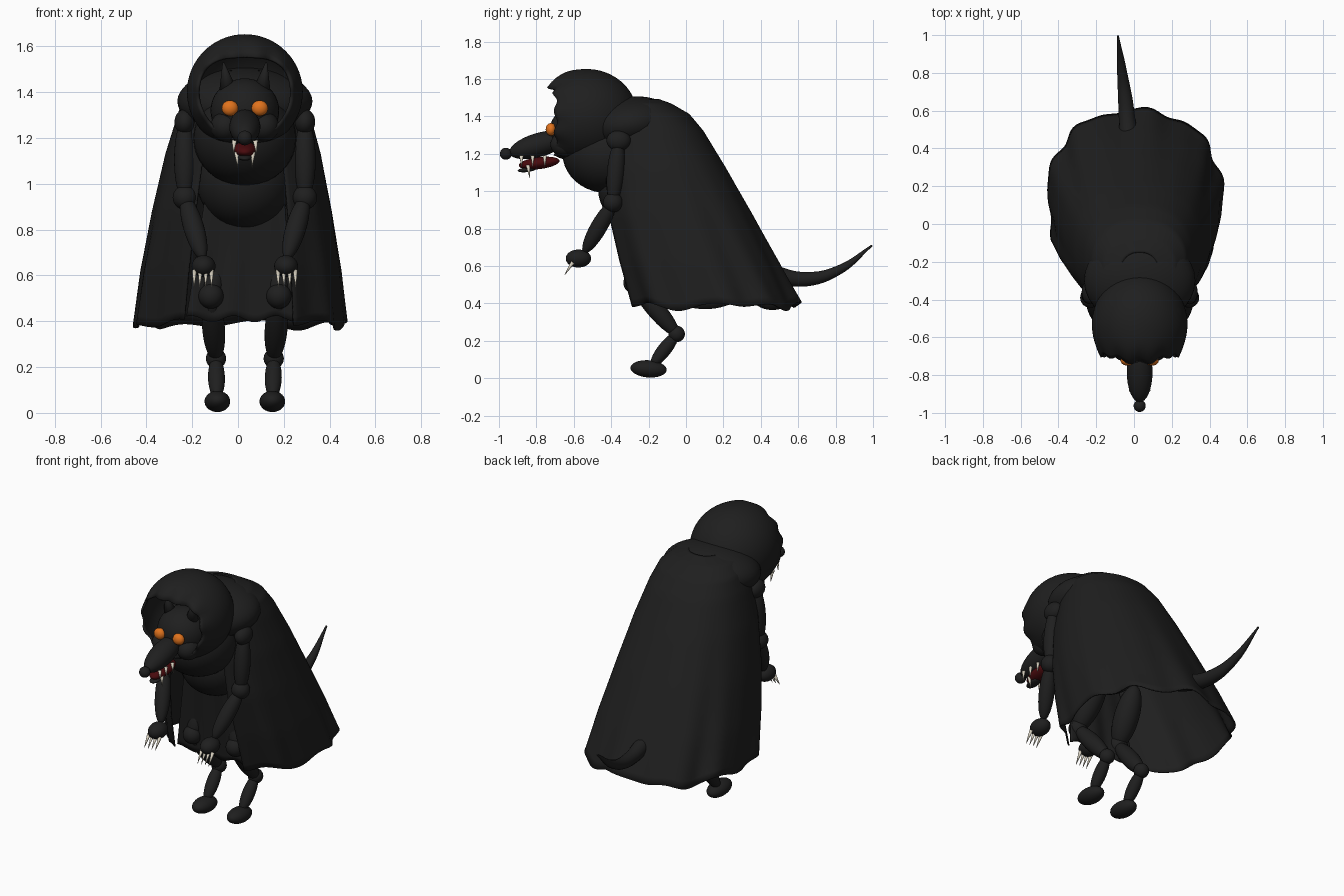
import bpy, bmesh, math
from mathutils import Vector, Matrix

cube = bpy.data.objects.get("Cube")
if cube:
    bpy.data.objects.remove(cube)

CX = 0.03  # the body's own centre line


def material(name, rgb):
    m = bpy.data.materials.new(name)
    m.use_nodes = True
    m.diffuse_color = (*rgb, 1)
    bsdf = m.node_tree.nodes["Principled BSDF"]
    bsdf.inputs["Base Color"].default_value = (*rgb, 1)
    bsdf.inputs["Roughness"].default_value = 0.8
    return m


BLACK = material("charcoal black", (0.0135, 0.0135, 0.0135))
ORANGE = material("glowing orange", (0.75, 0.17, 0.012))
RED = material("dark mouth red", (0.065, 0.003, 0.004))
IVORY = material("ivory", (0.68, 0.63, 0.52))


def finish(name, bm, mat):
    bmesh.ops.recalc_face_normals(bm, faces=bm.faces)
    me = bpy.data.meshes.new(name)
    bm.to_mesh(me)
    bm.free()
    for p in me.polygons:
        p.use_smooth = True
    me.materials.append(mat)
    ob = bpy.data.objects.new(name, me)
    bpy.context.collection.objects.link(ob)
    return ob


def ball(name, loc, radii, mat=BLACK, tilt=0):
    """Ellipsoid; x is measured from the centre line, tilt is about x in degrees."""
    bm = bmesh.new()
    bmesh.ops.create_uvsphere(bm, u_segments=32, v_segments=20, radius=1)
    radii = (radii,) * 3 if isinstance(radii, float) else radii
    place = Matrix.Translation((CX + loc[0], loc[1], loc[2]))
    bm.transform(place @ Matrix.Rotation(math.radians(tilt), 4, 'X') @ Matrix.Diagonal((*radii, 1)))
    return finish(name, bm, mat)


def between(a, b):
    a, b = Vector(a), Vector(b)
    spin = (b - a).to_track_quat('Z', 'Y').to_matrix().to_4x4()
    return Matrix.Translation((a + b) / 2 + Vector((CX, 0, 0))) @ spin, (b - a).length


def limb(name, a, b, r):
    """Rounded muscle between two joints."""
    mat, length = between(a, b)
    bm = bmesh.new()
    bmesh.ops.create_uvsphere(bm, u_segments=24, v_segments=16, radius=1)
    bm.transform(mat @ Matrix.Diagonal((r, r, length * 0.54, 1)))
    return finish(name, bm, BLACK)


def spike(name, a, b, r, mat=IVORY):
    place, length = between(a, b)
    bm = bmesh.new()
    bmesh.ops.create_cone(bm, cap_ends=True, segments=12, radius1=r, radius2=r * 0.08, depth=length)
    bm.transform(place)
    return finish(name, bm, mat)


def sheet(name, rows, closed, thickness):
    """Thin cloth made from rows of points."""
    bm = bmesh.new()
    grid = [[bm.verts.new(p) for p in row] for row in rows]
    n = len(grid[0])
    for up, low in zip(grid, grid[1:]):
        for i in range(n if closed else n - 1):
            j = (i + 1) % n
            bm.faces.new((up[i], up[j], low[j], low[i]))
    bmesh.ops.remove_doubles(bm, verts=bm.verts, dist=0.0001)
    ob = finish(name, bm, BLACK)
    mod = ob.modifiers.new("cloth thickness", 'SOLIDIFY')
    mod.thickness, mod.offset = thickness, 0


def signed_pow(v, e):
    return math.copysign(abs(v) ** e, v)


# Torso
ball("chest", (0, -0.42, 1.2), (0.225, 0.24, 0.21))
ball("belly", (0, -0.26, 1.01), (0.21, 0.21, 0.205))
ball("pelvis", (0, -0.19, 0.91), (0.17, 0.17, 0.13))
ball("shoulder_mantle", (0, -0.3, 1.36), (0.295, 0.24, 0.145), tilt=8)

# Head and muzzle
ball("head", (0, -0.58, 1.32), (0.15, 0.15, 0.14))
ball("snout", (0, -0.785, 1.248), (0.068, 0.165, 0.064), tilt=16)
ball("nose", (0, -0.963, 1.2), 0.032)
ball("mouth", (0, -0.785, 1.15), (0.05, 0.11, 0.032), RED, tilt=7)
ball("lower_lip", (0, -0.85, 1.115), (0.03, 0.05, 0.013), tilt=7)

for side, s in (("left", 1), ("right", -1)):
    ball(side + "_eye", (s * 0.065, -0.722, 1.33), (0.036, 0.028, 0.034), ORANGE)
    ball(side + "_cheek", (s * 0.085, -0.65, 1.25), (0.065, 0.075, 0.065))
    spike(side + "_ear", (s * 0.072, -0.6, 1.4), (s * 0.094, -0.62, 1.53), 0.043, BLACK)

    # Upper teeth along the jaw, one long fang hanging below
    for i, y in enumerate((-0.88, -0.82, -0.755)):
        spike(f"{side}_tooth_{i}", (s * 0.046, y, 1.19), (s * 0.05, y, 1.13), 0.011)
    spike(side + "_fang", (s * 0.036, -0.845, 1.14), (s * 0.031, -0.835, 1.07), 0.011)

    # Arm
    shoulder, elbow = (s * 0.262, -0.36, 1.27), (s * 0.262, -0.39, 0.94)
    wrist = (s * 0.185, -0.54, 0.68)
    ball(side + "_shoulder", shoulder, (0.045, 0.065, 0.055))
    limb(side + "_upper_arm", shoulder, elbow, 0.047)
    ball(side + "_elbow", elbow, 0.053)
    limb(side + "_forearm", elbow, wrist, 0.045)
    ball(side + "_hand", (s * 0.18, -0.575, 0.64), (0.052, 0.068, 0.048))
    for i in range(4):
        x = s * (0.145 + i * 0.025)
        spike(f"{side}_claw_{i}", (x, -0.605, 0.62), (x * 1.01, -0.65, 0.55), 0.011)

    # Leg
    hip, knee = (s * 0.12, -0.1, 0.8), (s * 0.148, -0.28, 0.51)
    hock, ankle = (s * 0.126, -0.05, 0.237), (s * 0.122, -0.18, 0.07)
    limb(side + "_thigh", hip, knee, 0.072)
    ball(side + "_knee", knee, 0.055)
    limb(side + "_shin", knee, hock, 0.05)
    ball(side + "_hock", hock, 0.044)
    limb(side + "_lower_leg", hock, ankle, 0.037)
    ball(side + "_foot", (s * 0.12, -0.2, 0.05), (0.056, 0.097, 0.046), tilt=-4)

# Hood: half ellipsoid behind, open ring in front with a ragged, drooping brim
rows = []
STEPS, RING = 24, 72
for k in range(STEPS + 1):
    t = k / STEPS
    row = []
    for i in range(RING):
        a = math.tau * i / RING
        top = max(0, math.cos(a))
        ragged = 0.01 * math.cos(11 * a) * max(0, t - 0.75) * 4
        droop = 0
        if t < 0.6:
            y, r = -0.53 + 0.265 * math.cos(t / 0.6 * math.pi / 2), math.sin(t / 0.6 * math.pi / 2)
        else:
            f = (t - 0.6) / 0.4
            y = -0.53 - f * (0.165 + 0.04 * top ** 5)
            r = 1 - 0.18 * f ** 2
            droop = 0.05 * f ** 5 * top ** 3
        r *= 0.247
        row.append((CX + r * math.sin(a), y + ragged, 1.4 + r * math.cos(a) - droop))
    rows.append(row)
sheet("hood", rows, True, 0.012)

# Cloak: height, front edge y, back y, half width
LEVELS = [(1.49, -0.36, -0.15, 0.1), (1.465, -0.38, -0.08, 0.19), (1.41, -0.4, 0.015, 0.245),
          (1.32, -0.42, 0.09, 0.28), (1.13, -0.43, 0.205, 0.335), (0.88, -0.41, 0.345, 0.388),
          (0.62, -0.35, 0.483, 0.433), (0.385, -0.285, 0.6, 0.46)]
HALF_TURN = 152
rows = []
for k in range(43):
    p = k / 42 * (len(LEVELS) - 1)
    i = min(int(p), len(LEVELS) - 2)
    z, front, back, width = (u + (v - u) * (p - i) for u, v in zip(LEVELS[i], LEVELS[i + 1]))
    depth = (back - front) / 1.896
    drop = (LEVELS[0][0] - z) / 1.105
    row = []
    for j in range(97):
        a = math.radians(HALF_TURN * (j / 48 - 1))
        fold = 1 + drop ** 2 * (0.025 * math.sin(9 * a + 0.8) + 0.014 * math.sin(15 * a))
        x = width * fold * signed_pow(math.sin(a), 0.88)
        y = back - depth + depth * fold * signed_pow(math.cos(a), 0.88)
        hem = drop ** 6 * (0.014 * math.sin(9 * a) + 0.012 * math.cos(5 * a))
        row.append((CX + x - 0.025 * drop, y, z + hem))
    rows.append(row)
sheet("cloak", rows, False, 0.008)

# Front drape: hangs from the belly between the cloak's edges, knees push through
rows = []
for k in range(19):
    d = k / 18
    row = []
    for j in range(41):
        u = j / 20 - 1
        wave = d * 0.008 * math.sin(9 * u)
        hem = d ** 6 * 0.014 * math.cos(8 * u + 1)
        x = CX - 0.02 * d + (0.17 + 0.065 * d) * u
        row.append((x, -0.32 + 0.05 * d + wave, 0.97 - 0.56 * d + hem))
    rows.append(row)
sheet("front_drape", rows, False, 0.008)

# Tail: tapered curve from the pelvis out through the cloak
curve = bpy.data.curves.new("tail", 'CURVE')
curve.dimensions = '3D'
curve.bevel_depth = 0.05
curve.bevel_resolution = 5
curve.use_fill_caps = True
path = [(0.03, -0.02, 0.82, 1), (0, 0.25, 0.66, 1), (-0.03, 0.48, 0.555, 0.95),
        (-0.045, 0.65, 0.53, 0.78), (-0.065, 0.82, 0.58, 0.5), (-0.085, 0.995, 0.71, 0.1)]
spline = curve.splines.new('BEZIER')
spline.bezier_points.add(len(path) - 1)
for point, (x, y, z, r) in zip(spline.bezier_points, path):
    point.co, point.radius = (x, y, z), r
    point.handle_left_type = point.handle_right_type = 'AUTO'
curve.materials.append(BLACK)
bpy.context.collection.objects.link(bpy.data.objects.new("tail", curve))
